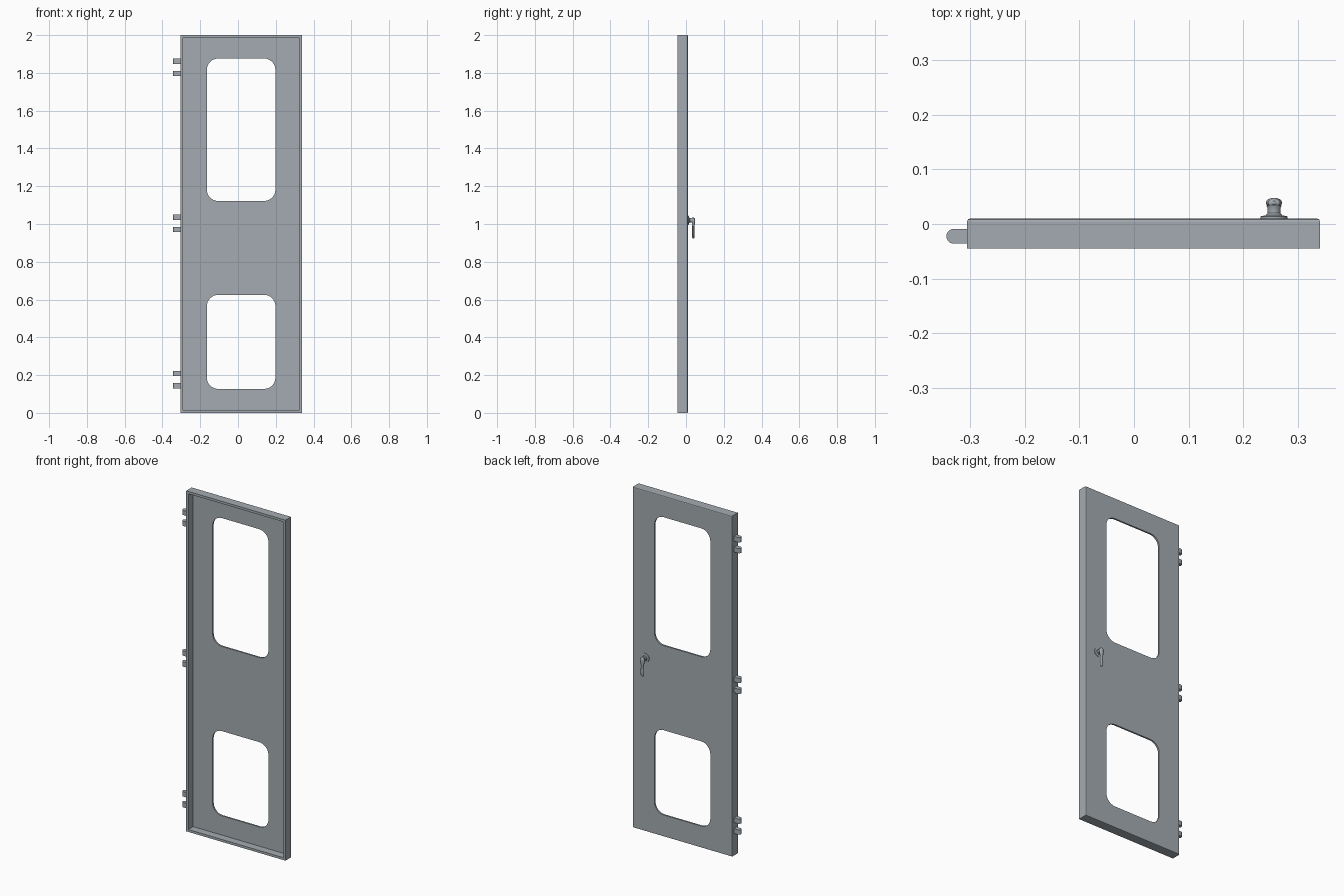
import bpy, bmesh
from math import pi, sin, cos
from mathutils import Matrix, Vector

cube = bpy.data.objects.get("Cube")
if cube:
    bpy.data.objects.remove(cube, do_unlink=True)

steel = bpy.data.materials.new("grey_steel")
steel.use_nodes = True
GREY = (0.37, 0.41, 0.44, 1)
steel.diffuse_color = GREY
steel.node_tree.nodes["Principled BSDF"].inputs["Base Color"].default_value = GREY


def make(name, bm, smooth=False):
    bmesh.ops.recalc_face_normals(bm, faces=bm.faces)
    mesh = bpy.data.meshes.new(name)
    bm.to_mesh(mesh)
    bm.free()
    mesh.materials.append(steel)
    obj = bpy.data.objects.new(name, mesh)
    bpy.context.collection.objects.link(obj)
    bpy.context.view_layer.objects.active = obj
    for o in bpy.context.selected_objects:
        o.select_set(False)
    obj.select_set(True)
    if smooth:
        bpy.ops.object.shade_smooth_by_angle(angle=0.6)
    return obj


def block(x0, x1, y0, y1, z0, z1):
    bm = bmesh.new()
    bmesh.ops.create_cube(bm, size=1)
    for v in bm.verts:
        v.co = Vector((x0 if v.co.x < 0 else x1,
                       y0 if v.co.y < 0 else y1,
                       z0 if v.co.z < 0 else z1))
    return bm


def round_edges(bm, axis, radius, segments, keep=lambda c: True):
    """Round the edges that run along one axis."""
    edges = [e for e in bm.edges
             if abs((e.verts[0].co - e.verts[1].co).normalized()[axis]) > 0.99
             and keep((e.verts[0].co + e.verts[1].co) / 2)]
    bmesh.ops.bevel(bm, geom=edges, offset=radius, segments=segments,
                    profile=0.5, affect='EDGES')


def cut(target, bm):
    cutter = make("cutter", bm)
    cutter.hide_render = True
    mod = target.modifiers.new("cut", 'BOOLEAN')
    mod.object = cutter
    mod.solver = 'EXACT'
    bpy.context.view_layer.objects.active = target
    bpy.ops.object.modifier_apply(modifier=mod.name)
    bpy.data.objects.remove(cutter, do_unlink=True)


# Door leaf: a shallow pan, open to the front, chamfered round the back
LEFT, RIGHT, FRONT, BACK = -0.305, 0.34, -0.045, 0.01
bm = block(LEFT, RIGHT, FRONT, BACK, 0, 2)
back_edges = [e for e in bm.edges if all(v.co.y > 0 for v in e.verts)]
bmesh.ops.bevel(bm, geom=back_edges, offset=0.005, segments=2,
                profile=0.5, affect='EDGES')
door = make("door_leaf", bm)
rim = 0.014
cut(door, block(LEFT + rim, RIGHT - rim, FRONT - 0.1, 0, rim, 2 - rim))

# Window openings with rounded corners
for z0, z1 in ((1.122, 1.876), (0.127, 0.625)):
    bm = block(-0.165, 0.198, -0.1, 0.1, z0, z1)
    round_edges(bm, 1, 0.06, 8)
    cut(door, bm)

# Hinge knuckles in three pairs, rounded at the outer end
for place, z in (("lower", 0.176), ("middle", 1.003), ("upper", 1.829)):
    for part, dz in (("bottom", -0.032), ("top", 0.032)):
        bm = block(-0.343, LEFT + 0.002, -0.036, -0.009, z + dz - 0.014, z + dz + 0.014)
        round_edges(bm, 2, 0.0134, 6, lambda c: c.x < -0.33)
        make(f"{place}_hinge_{part}", bm, smooth=True)

# Handle rose and neck, turned about the y axis
HX, HZ = 0.256, 1.02
profile = [(0, 0.008), (0.025, 0.008), (0.025, 0.014), (0.015, 0.016),
           (0.012, 0.02), (0.012, 0.029), (0.014, 0.034), (0, 0.036)]
bm = bmesh.new()
verts = [bm.verts.new((r, y, 0)) for r, y in profile]
edges = [bm.edges.new(pair) for pair in zip(verts, verts[1:])]
bmesh.ops.spin(bm, geom=verts + edges, cent=(0, 0, 0), axis=(0, 1, 0),
               angle=2 * pi, steps=24)
bmesh.ops.remove_doubles(bm, verts=bm.verts, dist=0.0001)
bmesh.ops.transform(bm, matrix=Matrix.Translation((HX, 0, HZ)), verts=bm.verts)
make("handle_rose", bm, smooth=True)

# Lever: elliptical sections hanging down from the neck
sections = [(1.034, 0.004, 0.003), (1.03, 0.011, 0.007), (1.02, 0.015, 0.009),
            (1.005, 0.013, 0.008), (0.985, 0.009, 0.006), (0.95, 0.011, 0.006),
            (0.93, 0.010, 0.006), (0.922, 0.005, 0.003)]
SIDES = 16
bm = bmesh.new()
rings = [[bm.verts.new((HX + rx * cos(2 * pi * i / SIDES),
                        0.039 + ry * sin(2 * pi * i / SIDES), z))
          for i in range(SIDES)] for z, rx, ry in sections]
for a, b in zip(rings, rings[1:]):
    for i in range(SIDES):
        j = (i + 1) % SIDES
        bm.faces.new((a[i], a[j], b[j], b[i]))
bm.faces.new(rings[0])
bm.faces.new(rings[-1])
make("handle_lever", bm, smooth=True)
